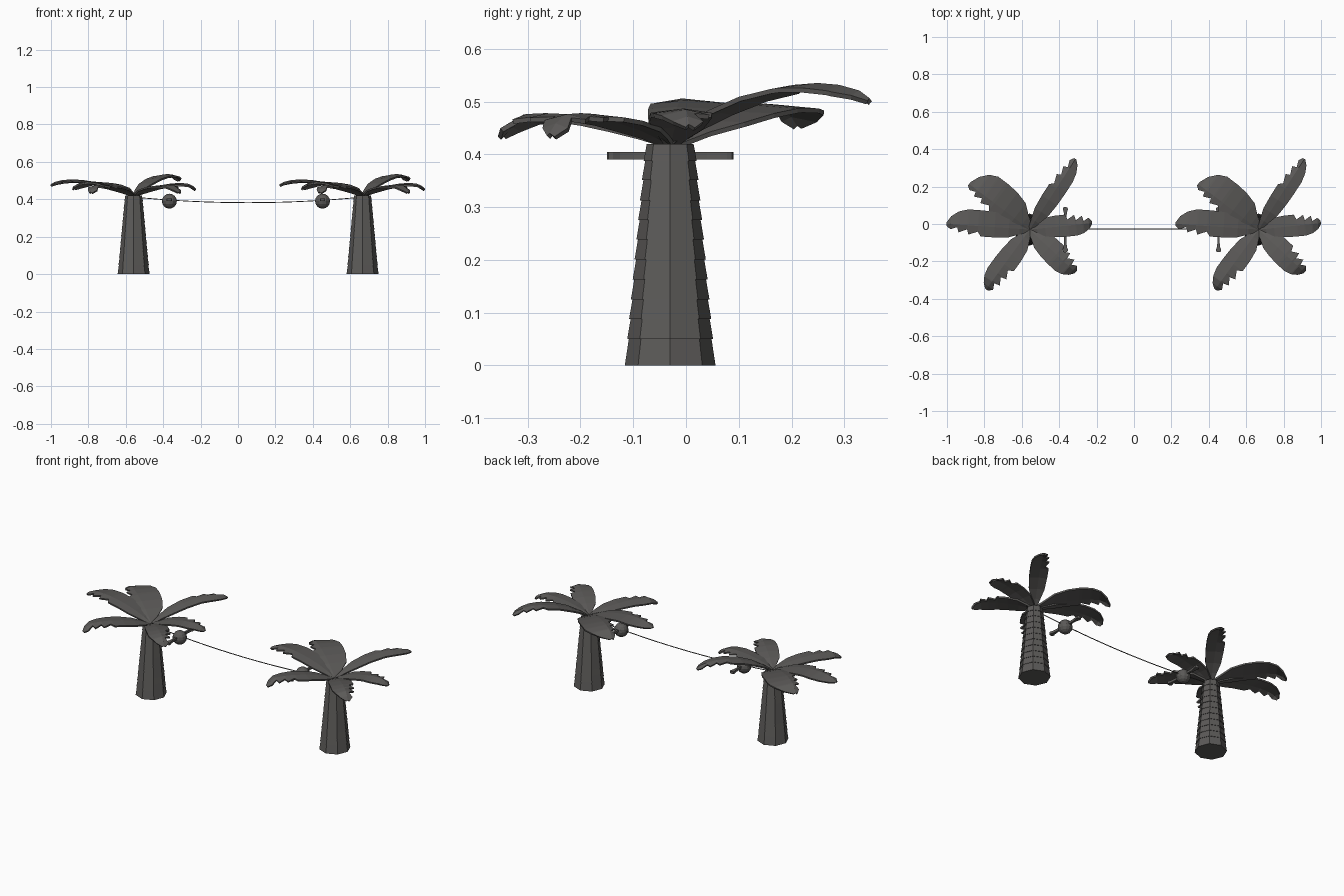
import bpy, bmesh, math
from mathutils import Vector

if "Cube" in bpy.data.objects:
    bpy.data.objects.remove(bpy.data.objects["Cube"])

grey = bpy.data.materials.new("dark_warm_grey")
grey.diffuse_color = (0.105, 0.101, 0.097, 1)
grey.use_nodes = True
grey.node_tree.nodes["Principled BSDF"].inputs["Base Color"].default_value = grey.diffuse_color

Y = -0.03                      # shared y of trunks and cable
TREES = {"left": -0.558, "right": 0.666}


def make(name, verts, faces, loc=(0, 0, 0)):
    me = bpy.data.meshes.new(name)
    me.from_pydata(verts, [], faces)
    me.materials.append(grey)
    ob = bpy.data.objects.new(name, me)
    ob.location = loc
    bpy.context.collection.objects.link(ob)
    return ob


def lathe(name, profile, sides, loc):
    """Stack of rings (radius, z) around z, capped at both ends."""
    verts = [(r * math.cos(2 * math.pi * i / sides), r * math.sin(2 * math.pi * i / sides), z)
             for r, z in profile for i in range(sides)]
    n = len(profile)
    faces = [(k * sides + i, k * sides + (i + 1) % sides,
              (k + 1) * sides + (i + 1) % sides, (k + 1) * sides + i)
             for k in range(n - 1) for i in range(sides)]
    faces += [tuple(reversed(range(sides))), tuple(range((n - 1) * sides, n * sides))]
    return make(name, verts, faces, loc)


# trunk: tapered octagonal segments, each slightly overhanging the one below
levels = [0, .05, .088, .125, .163, .201, .239, .276, .313, .351, .387, .42]
def trunk_radius(z):
    return 0.086 - 0.092 * z

trunk_profile = []
for a, b in zip(levels, levels[1:]):
    trunk_profile += [(trunk_radius(a), a), (trunk_radius(b) - 0.003, b)]

# frond stations: along, left width, right width, height (last third has torn teeth)
STATIONS = [(0, .2, .2, 0), (.12, .55, .45, .30), (.25, .9, .8, .56), (.42, 1, .95, .80),
            (.58, 1, 1, .94), (.62, .55, 1, .97), (.73, .9, 1, 1), (.75, .4, 1, 1),
            (.85, .75, .85, .97), (.87, .25, .8, .95), (.95, .5, .5, None), (1, .2, .1, None)]
# angle, length, left width, right width, peak z, tip z
FRONDS = [(6, .335, .06, .058, .487, .457),
          (57, .450, .045, .055, .535, .507),
          (143, .405, .05, .125, .496, .460),
          (176, .445, .055, .085, .506, .480),
          (234, .395, .062, .062, .478, .440),
          (-43, .335, .062, .068, .478, .440)]


def frond(name, loc, angle, length, wl, wr, peak, tip):
    base = 0.425
    c, s = math.cos(math.radians(angle)), math.sin(math.radians(angle))
    verts = []
    for u, l, r, h in STATIONS:
        if h is None:
            z = tip + (peak - tip) * (0.5 if u < 1 else 0)
        else:
            z = base + (peak - base) * h
        droop = 0.012 * max(0, u - 0.55) / 0.45
        for v, dz in ((-wr * r, -0.004 - droop * r), (0, 0), (wl * l, -0.004 - droop * l)):
            verts.append((c * u * length - s * v, s * u * length + c * v, z + dz))
    faces = []
    for k in range(len(STATIONS) - 1):
        for j in (0, 1):
            a = k * 3 + j
            faces.append((a, a + 3, a + 4, a + 1))
    ob = make(name, verts, faces, loc)
    m = ob.modifiers.new("thickness", 'SOLIDIFY')
    m.thickness = 0.009
    m.offset = -1


for side, x in TREES.items():
    lathe(side + "_trunk", trunk_profile, 8, (x, Y, 0))
    for i, f in enumerate(FRONDS):
        frond(f"{side}_frond_{i + 1}", (x, Y, 0), *f)

# hanging balls with a flat crossbar flaring to knobs at both ends
half = [(.003, .006), (.07, .006), (.095, .009), (.108, .014), (.117, .012), (.12, .006)]
outline = [(w, y) for y, w in half] + [(-w, y) for y, w in reversed(half)]
outline += [(-w, -y) for y, w in half] + [(w, -y) for y, w in reversed(half)]
for side, x in (("left", -.367), ("right", .452)):
    ball = make(side + "_ball", [], [], (x, Y, .390))
    bm = bmesh.new()
    bmesh.ops.create_uvsphere(bm, u_segments=12, v_segments=8, radius=.04)
    bm.to_mesh(ball.data)
    bm.free()
    n = len(outline)
    verts = [(a, b, z) for z in (-.007, .007) for a, b in outline]
    faces = [tuple(reversed(range(n))), tuple(range(n, 2 * n))]
    faces += [(i, (i + 1) % n, n + (i + 1) % n, n + i) for i in range(n)]
    make(side + "_crossbar", verts, faces, (x, Y, .397))

# sagging cable between the two trunks
curve = bpy.data.curves.new("cable", 'CURVE')
curve.dimensions = '3D'
curve.bevel_depth = 0.0025
curve.bevel_resolution = 1
sp = curve.splines.new('POLY')
N = 16
sp.points.add(N)
x0, x1 = TREES["left"], TREES["right"]
for i in range(N + 1):
    t = i / N
    sp.points[i].co = (x0 + (x1 - x0) * t, Y + .004, .412 - .12 * t * (1 - t), 1)
curve.materials.append(grey)
bpy.context.collection.objects.link(bpy.data.objects.new("cable", curve))
